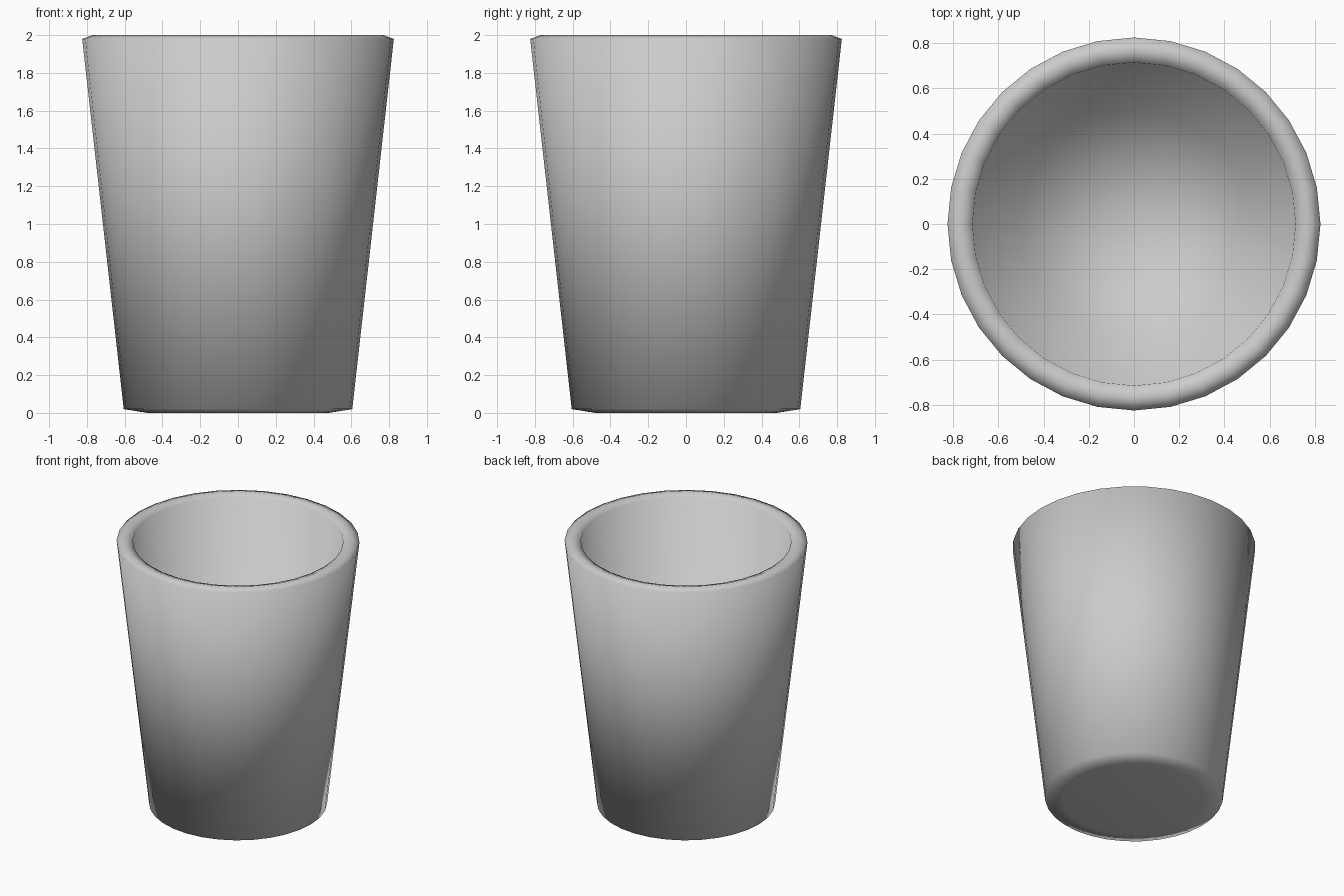
import bpy, bmesh, math

if "Cube" in bpy.data.objects:
    bpy.data.objects.remove(bpy.data.objects["Cube"])

SIDES = 32

# Half profile (radius, height): underside, outer wall, rounded rim, inner wall, floor
profile = [(0.0, 0.0), (0.48, 0.0), (0.605, 0.02),
           (0.825, 1.98), (0.77, 2.0), (0.715, 1.98),
           (0.50, 0.11), (0.0, 0.11)]


def lathe(name, points, sides):
    bm = bmesh.new()
    rings = []
    for r, z in points:
        if r == 0:
            rings.append([bm.verts.new((0, 0, z))] * sides)
        else:
            rings.append([bm.verts.new((r * math.cos(2 * math.pi * i / sides),
                                        r * math.sin(2 * math.pi * i / sides), z))
                          for i in range(sides)])
    for a, b in zip(rings, rings[1:]):
        for i in range(sides):
            j = (i + 1) % sides
            corners = list(dict.fromkeys((a[i], a[j], b[j], b[i])))
            bm.faces.new(corners).smooth = True
    bmesh.ops.recalc_face_normals(bm, faces=bm.faces)
    mesh = bpy.data.meshes.new(name)
    bm.to_mesh(mesh)
    bm.free()
    obj = bpy.data.objects.new(name, mesh)
    bpy.context.collection.objects.link(obj)
    return obj


# Tapered hollow cup
lathe("cup", profile, SIDES)
